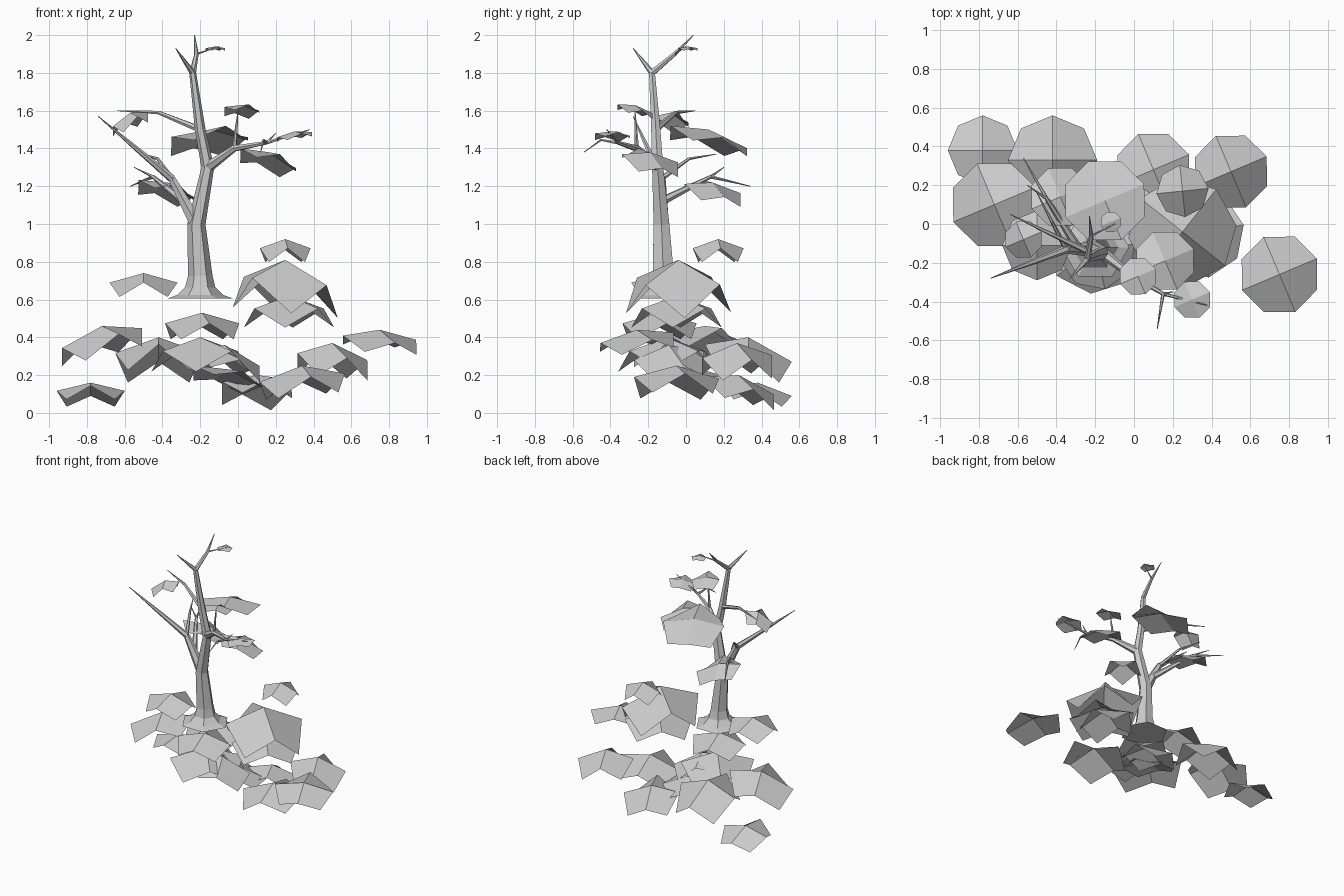
import bpy, bmesh
from math import cos, sin, pi
from mathutils import Vector

cube = bpy.data.objects.get("Cube")
if cube:
    bpy.data.objects.remove(cube)

tone = (0.6, 0.6, 0.6, 1)
grey = bpy.data.materials.new("plain grey")
grey.use_nodes = True
grey.diffuse_color = tone
grey.node_tree.nodes["Principled BSDF"].inputs["Base Color"].default_value = tone


def add_object(name, data):
    data.materials.append(grey)
    bpy.context.collection.objects.link(bpy.data.objects.new(name, data))


def foliage_cap(name, x, y, top, size, steep=0.7, turn=0.4, rise_x=0, rise_y=0):
    """Open dome of four quads: apex, four edge middles, four lower corners."""
    bm = bmesh.new()
    apex = Vector((x, y, top))
    centre = bm.verts.new(apex)
    ring = []
    for i in range(8):
        angle = turn + i * pi / 4
        dx, dy = size * cos(angle), size * sin(angle)
        fall = size * steep * (1 if i % 2 else 0.4)
        ring.append(bm.verts.new(apex + Vector((dx, dy, rise_x * dx + rise_y * dy - fall))))
    for i in range(0, 8, 2):
        bm.faces.new((centre, ring[i], ring[i + 1], ring[(i + 2) % 8]))
    mesh = bpy.data.meshes.new(name)
    bm.to_mesh(mesh)
    bm.free()
    add_object(name, mesh)


def limb(name, points, radii):
    """Six-sided flat-shaded tube through the points."""
    curve = bpy.data.curves.new(name, "CURVE")
    curve.dimensions = "3D"
    curve.bevel_depth = 1
    curve.bevel_resolution = 1
    curve.use_fill_caps = True
    spline = curve.splines.new("POLY")
    spline.use_smooth = False
    spline.points.add(len(points) - 1)
    for point, place, radius in zip(spline.points, points, radii):
        point.co = (*place, 1)
        point.radius = radius
    add_object(name, curve)


def twig(name, start, tip, thickness, lift=0):
    """Tapering branch whose middle is lifted, ending in a point."""
    middle = (start + tip) / 2 + Vector((0, 0, lift))
    limb(name, (start, middle, tip), (thickness, thickness * 0.6, 0.002))


# Joints of the tree
root = Vector((-0.2, -0.12, 0.605))
fork = Vector((-0.22, -0.13, 1))
upper_fork = Vector((-0.16, -0.15, 1.3))
crook = Vector((-0.2, -0.16, 1.5))
crown = Vector((-0.24, -0.18, 1.8))
spire = Vector((-0.22, -0.06, 1.9))
right_joint = Vector((-0.02, -0.26, 1.4))
right_end = Vector((0.15, -0.36, 1.43))
left_joint = Vector((-0.35, -0.13, 1.24))
back_joint = Vector((-0.45, 0.13, 1.25))

# Trunk with a flared foot
up = Vector((0, 0, 1))
limb("trunk", (root, root + up * 0.02, root + up * 0.06, root + up * 0.12,
               fork, upper_fork, crook, crown),
     (0.175, 0.12, 0.08, 0.065, 0.048, 0.034, 0.028, 0.018))
limb("trunk_top", (crown, spire, Vector((-0.23, 0.04, 2))), (0.018, 0.012, 0.002))
twig("crown_spike", crown, Vector((-0.33, -0.28, 1.93)), 0.016)
twig("crown_leaf_stem", spire, Vector((-0.1, 0, 1.94)), 0.006)

# Branches on the right of the trunk
limb("right_branch", (upper_fork, right_joint, right_end), (0.03, 0.018, 0.01))
twig("right_branch_tip", right_end, Vector((0.38, -0.42, 1.5)), 0.01)
twig("right_front_twig", right_end, Vector((0.12, -0.54, 1.38)), 0.01, lift=0.04)
twig("right_side_twig", right_end, Vector((0.2, -0.35, 1.48)), 0.008)
twig("right_leaf_stem", right_joint, Vector((0, -0.27, 1.6)), 0.013)

# Branches on the left of the trunk
limb("left_branch", (fork, left_joint), (0.04, 0.022))
twig("left_branch_tip", left_joint, Vector((-0.74, -0.28, 1.57)), 0.022)
twig("left_inner_twig", left_joint, Vector((-0.5, 0.16, 1.37)), 0.014, lift=0.04)
limb("back_branch", (fork.lerp(left_joint, 0.5), back_joint), (0.024, 0.01))
twig("back_branch_tip", back_joint, Vector((-0.57, 0.34, 1.2)), 0.01)
twig("back_side_twig", back_joint, Vector((-0.55, 0.2, 1.3)), 0.008)
twig("upper_left_branch", crook, Vector((-0.64, 0.05, 1.6)), 0.018, lift=0.04)

# Leaf clumps in the tree
foliage_cap("crown_leaf", x=-0.12, y=0.01, top=1.94, size=0.055, steep=0.4)
foliage_cap("stem_leaf", x=0.02, y=-0.27, top=1.63, size=0.1, steep=0.5, rise_y=-0.25)
foliage_cap("right_tip_leaf", x=0.3, y=-0.39, top=1.49, size=0.1, steep=0.4, rise_x=0.15)
foliage_cap("upper_left_leaf", x=-0.57, y=-0.08, top=1.59, size=0.1, steep=0.9, rise_x=0.4)
foliage_cap("large_back_leaf", x=-0.15, y=0.12, top=1.5, size=0.22, steep=0.45,
            rise_x=0.1, rise_y=-0.25)
foliage_cap("right_leaf", x=0.16, y=-0.19, top=1.38, size=0.16, steep=0.5,
            rise_x=-0.25, rise_y=-0.25)
foliage_cap("left_back_leaf", x=-0.38, y=0.14, top=1.22, size=0.16, steep=0.5,
            rise_x=-0.2, rise_y=-0.25)

# Bushes around the foot of the trunk
foliage_cap("top_bush", x=0.25, y=0.17, top=0.92, size=0.135, steep=0.9, turn=0.1)
foliage_cap("large_bush", x=0.25, y=-0.04, top=0.81, size=0.28, steep=1, turn=0.9,
            rise_x=-0.1)
foliage_cap("under_bush", x=0.27, y=-0.05, top=0.62, size=0.24, turn=0.7)
foliage_cap("left_bush", x=-0.5, y=-0.11, top=0.74, size=0.18, turn=0)
foliage_cap("foot_bush", x=-0.19, y=-0.14, top=0.53, size=0.2, turn=0.2)

# Bushes spread over the low ground
foliage_cap("middle_bush", x=-0.2, y=-0.1, top=0.4, size=0.26, turn=0.7)
foliage_cap("inner_bush", x=-0.07, y=-0.09, top=0.36, size=0.2, rise_x=-0.3)
foliage_cap("sunken_bush", x=-0.05, y=0.08, top=0.23, size=0.2, steep=0.4,
            rise_x=-0.2, rise_y=-0.2)
foliage_cap("far_left_bush", x=-0.72, y=0.1, top=0.46, size=0.23, rise_x=0.25)
foliage_cap("back_left_bush", x=-0.42, y=0.33, top=0.4, size=0.23, steep=0.9, turn=0, rise_y=-0.2)
foliage_cap("lowest_bush", x=-0.78, y=0.38, top=0.16, size=0.18, steep=0.6, turn=0, rise_y=-0.15)
foliage_cap("back_bush", x=0.1, y=0.28, top=0.2, size=0.2, rise_y=-0.25)
foliage_cap("back_right_bush", x=0.5, y=0.27, top=0.37, size=0.2, steep=0.9, rise_x=-0.1)
foliage_cap("front_right_bush", x=0.34, y=-0.05, top=0.25, size=0.23, turn=0.2, rise_x=0.1)
foliage_cap("far_right_bush", x=0.75, y=-0.26, top=0.44, size=0.21, steep=0.5,
            rise_x=-0.1, rise_y=0.1)
